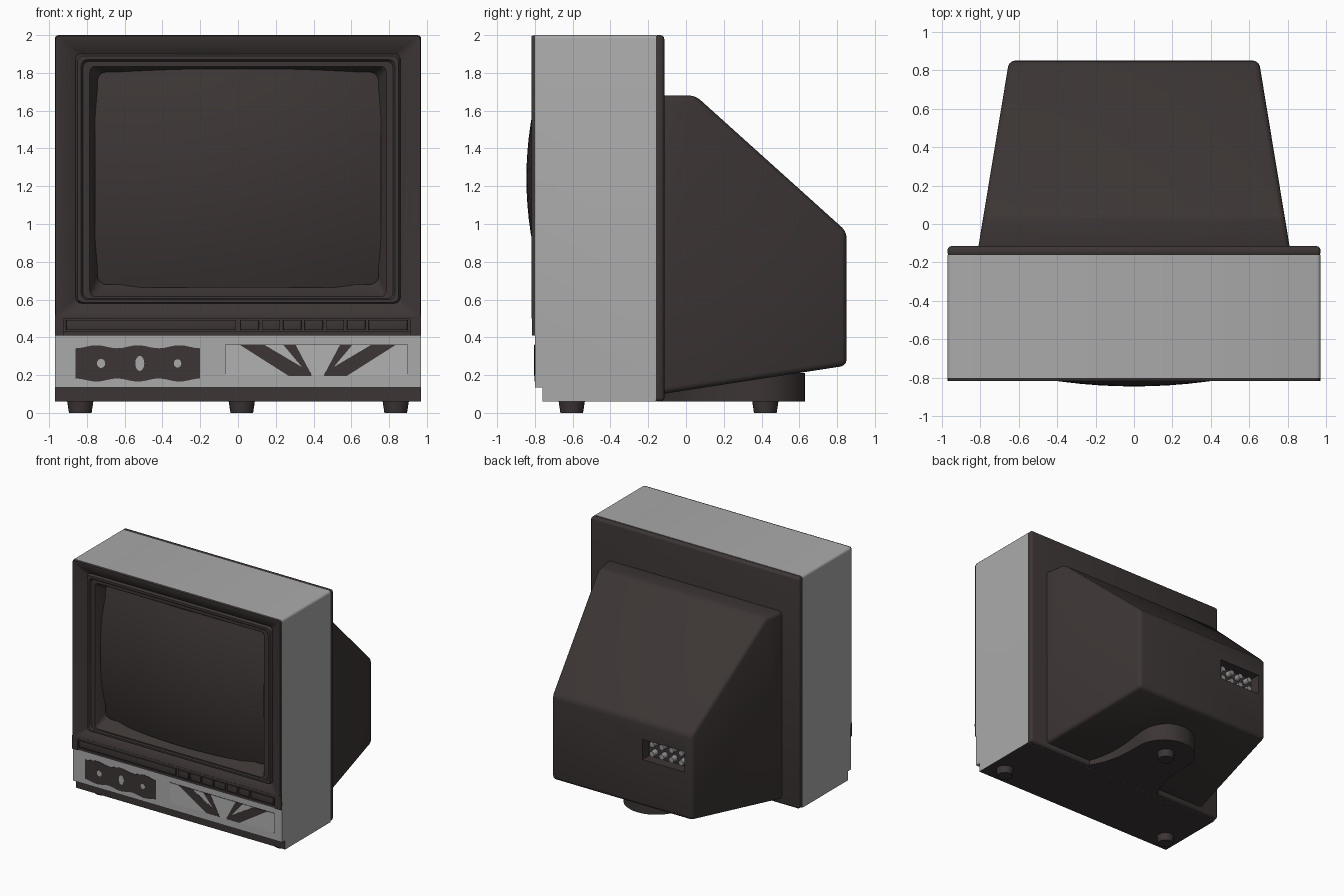
import bpy, bmesh, math
from mathutils import Matrix

cube = bpy.data.objects.get("Cube")
if cube:
    bpy.data.objects.remove(cube, do_unlink=True)


def material(name, rgb):
    m = bpy.data.materials.new(name)
    m.use_nodes = True
    m.diffuse_color = (*rgb, 1)
    m.node_tree.nodes["Principled BSDF"].inputs["Base Color"].default_value = (*rgb, 1)
    return m


DARK = material("dark brown plastic", (0.045, 0.036, 0.035))
GREY = material("grey casing", (0.40, 0.40, 0.40))
PALE = material("pale grey panel", (0.44, 0.44, 0.44))
METAL = material("connector metal", (0.30, 0.30, 0.30))


def finish(name, bm, *mats):
    bmesh.ops.recalc_face_normals(bm, faces=bm.faces)
    mesh = bpy.data.meshes.new(name)
    bm.to_mesh(mesh)
    bm.free()
    ob = bpy.data.objects.new(name, mesh)
    bpy.context.collection.objects.link(ob)
    for m in mats:
        mesh.materials.append(m)
    return ob


def extrude_outline(bm, points, vec):
    """Closed prism from an outline of 3D points."""
    face = bm.faces.new([bm.verts.new(p) for p in points])
    new = bmesh.ops.extrude_face_region(bm, geom=[face])["geom"]
    bmesh.ops.translate(bm, verts=[v for v in new if isinstance(v, bmesh.types.BMVert)], vec=vec)
    if not face.is_valid or len(face.link_loops if hasattr(face, "link_loops") else face.loops) == 0:
        return
    if all(len(e.link_faces) > 1 for e in face.edges):
        return
    bm.faces.new([v for v in reversed(face.verts)])


def box(name, x, y, z, mat, bevel=0):
    bm = bmesh.new()
    bmesh.ops.create_cube(bm, size=1)
    for v in bm.verts:
        v.co = [r[0] if c < 0 else r[1] for c, r in zip(v.co, (x, y, z))]
    if bevel:
        bmesh.ops.bevel(bm, geom=bm.edges[:], offset=bevel, segments=3, profile=0.5, affect="EDGES")
    return finish(name, bm, mat)


def plate(name, points, front, mat, back=-0.799):
    """Thin plate facing forward, outline given in x and z."""
    bm = bmesh.new()
    extrude_outline(bm, [(x, back, z) for x, z in points], (0, front - back, 0))
    return finish(name, bm, mat)


def rect(x0, x1, z0, z1):
    return [(x0, z0), (x1, z0), (x1, z1), (x0, z1)]


def cylinder(name, pos, r1, r2, depth, mat, axis="Z"):
    bm = bmesh.new()
    bmesh.ops.create_cone(bm, cap_ends=True, segments=24, radius1=r1, radius2=r2, depth=depth)
    rot = Matrix.Rotation(-math.pi / 2, 4, "X") if axis == "Y" else Matrix()
    bmesh.ops.transform(bm, matrix=Matrix.Translation(pos) @ rot, verts=bm.verts)
    return finish(name, bm, mat)


# Grey casing: stepped side profile, open where the screen frame sits
W = 0.97
profile = [(-0.76, 0.06), (-0.76, 0.135), (-0.80, 0.135), (-0.80, 0.41),
           (-0.80, 2.0), (-0.16, 2.0), (-0.16, 0.06)]
bm = bmesh.new()
extrude_outline(bm, [(-W, y, z) for y, z in profile], (2 * W, 0, 0))
top = [e for e in bm.edges if all(v.co.z > 1.99 for v in e.verts)
       and abs(e.verts[0].co.x - e.verts[1].co.x) < 0.01]
bmesh.ops.bevel(bm, geom=top, offset=0.02, segments=3, profile=0.5, affect="EDGES")
bmesh.ops.recalc_face_normals(bm, faces=bm.faces)
opening = [f for f in bm.faces if f.normal.y < -0.9 and f.calc_center_median().z > 0.5]
bmesh.ops.delete(bm, geom=opening, context="FACES")
for f in bm.faces:
    c = f.calc_center_median()
    underside = f.normal.z < -0.5 and c.z < 0.1
    toe_strip = f.normal.y < -0.5 and c.z < 0.13
    f.material_index = 1 if underside or toe_strip else 0
finish("casing", bm, GREY, DARK)

# Rear rim of the casing
box("rear_rim", (-W, W), (-0.17, -0.115), (0.06, 2.0), DARK, 0.02)

# Screen surround: nested rounded rectangles stepping inward
LOOPS = [  # half width, bottom, top, corner radius, y
    (0.97, 0.505, 2.0, 0.02, -0.80), (0.965, 0.505, 1.995, 0.02, -0.818),
    (0.94, 0.52, 1.97, 0.02, -0.818), (0.86, 0.58, 1.90, 0.03, -0.77),
    (0.85, 0.585, 1.89, 0.03, -0.79), (0.83, 0.60, 1.87, 0.03, -0.79),
    (0.82, 0.605, 1.86, 0.03, -0.775), (0.785, 0.615, 1.835, 0.03, -0.775),
    (0.775, 0.62, 1.825, 0.03, -0.76), (0.745, 0.68, 1.805, 0.05, -0.69)]
bm = bmesh.new()
previous = None
for hx, z0, z1, r, y in LOOPS:
    ring = []
    for k, (sx, cz) in enumerate([(1, z1 - r), (-1, z1 - r), (-1, z0 + r), (1, z0 + r)]):
        for s in range(5):
            a = (k + s / 4) * math.pi / 2
            ring.append(bm.verts.new((sx * (hx - r) + r * math.cos(a), y, cz + r * math.sin(a))))
    if previous:
        for i in range(len(ring)):
            j = (i + 1) % len(ring)
            bm.faces.new((previous[i], previous[j], ring[j], ring[i]))
    previous = ring
finish("screen_surround", bm, DARK)

# Bulging picture tube
bm = bmesh.new()
bmesh.ops.create_grid(bm, x_segments=16, y_segments=16, size=1)
for v in bm.verts:
    u, w = v.co.x, v.co.y
    v.co = (0.757 * u, -0.845 + 0.1 * u * u + 0.09 * w * w, 1.2425 + 0.5775 * w)
screen = finish("screen", bm, DARK)
if screen.data.polygons[0].normal.y > 0:
    screen.data.flip_normals()

# Button bar below the screen
box("button_bar_back", (-W, W), (-0.80, -0.795), (0.41, 0.51), DARK)
box("button_bar_sill", (-W, W), (-0.808, -0.79), (0.41, 0.43), DARK)
box("button_bar_lintel", (-W, W), (-0.818, -0.79), (0.50, 0.522), DARK)
for side, (a, b) in {"right": (-W, -0.92), "left": (0.91, W)}.items():
    box("button_bar_end_" + side, (a, b), (-0.816, -0.79), (0.41, 0.51), DARK)
box("button_bar_cover", (-0.91, -0.01), (-0.813, -0.79), (0.438, 0.493), DARK, 0.003)
edges = [0.005 + 0.113 * i for i in range(7)] + [0.905]
for i, (a, b) in enumerate(zip(edges, edges[1:])):
    box(f"button_{i + 1}", (a + 0.008, b - 0.008), (-0.816, -0.79), (0.438, 0.493), DARK, 0.004)

# Wavy dark control plate with three pale spots
N = 40
xs = [-0.86 + 0.66 * i / N for i in range(N + 1)]
wave = [0.088 + 0.008 * math.cos(2 * math.pi * (x + 0.53) / 0.22) for x in xs]
outline = [(x, 0.262 - h) for x, h in zip(xs, wave)]
outline += [(x, 0.262 + h) for x, h in reversed(list(zip(xs, wave)))]
plate("control_plate", outline, -0.803, DARK)
for i, (x, rx, rz) in enumerate([(-0.725, 0.022, 0.024), (-0.52, 0.024, 0.04), (-0.32, 0.02, 0.022)]):
    spot = [(x + rx * math.cos(a * math.pi / 8), 0.262 + rz * math.sin(a * math.pi / 8)) for a in range(16)]
    plate(f"control_spot_{i + 1}", spot, -0.805, GREY)

# Pale panel with mirrored slanting dark stripes
plate("panel_edge", rect(-0.07, 0.90, 0.205, 0.362), -0.801, DARK)
plate("pale_panel", rect(-0.067, 0.897, 0.195, 0.359), -0.803, PALE)
STRIPES = {"wide": [(0.01, 0.36), (0.14, 0.36), (0.385, 0.215), (0.39, 0.195), (0.27, 0.195)],
           "narrow": [(0.24, 0.36), (0.305, 0.36), (0.39, 0.20), (0.345, 0.235)]}
for name, pts in STRIPES.items():
    plate(name + "_stripe_right", pts, -0.805, DARK)
    plate(name + "_stripe_left", [(0.845 - x, z) for x, z in reversed(pts)], -0.805, DARK)

# Tapered rear housing
side = [(-0.16, 0.095), (0.85, 0.25), (0.85, 0.96), (0.05, 1.68), (-0.16, 1.68)]
bm = bmesh.new()
rows = [[bm.verts.new((s * (0.81 - 0.165 * (y + 0.12)), y, z)) for y, z in side] for s in (-1, 1)]
for row in rows:
    bm.faces.new(row)
for i in range(5):
    j = (i + 1) % 5
    bm.faces.new((rows[0][i], rows[0][j], rows[1][j], rows[1][i]))
bmesh.ops.bevel(bm, geom=bm.edges[:], offset=0.03, segments=3, profile=0.5, affect="EDGES")
housing = finish("rear_housing", bm, DARK)

# Socket recess cut into the housing
cutter = box("socket_cutter", (-0.58, -0.19), (0.76, 1.0), (0.64, 0.81), DARK)
cutter.hide_render = True
mod = housing.modifiers.new("socket recess", "BOOLEAN")
mod.operation, mod.object = "DIFFERENCE", cutter
bpy.context.view_layer.objects.active = housing
bpy.ops.object.modifier_apply(modifier=mod.name)
bpy.data.objects.remove(cutter, do_unlink=True)
for row in range(2):
    for col in range(4):
        pos = (-0.25 - 0.09 * col, 0.78, 0.685 + 0.08 * row)
        cylinder(f"socket_{row * 4 + col + 1}", pos, 0.026, 0.022, 0.06, METAL, "Y")

# Rear support tongue: flared root and round end
half = [(0.25 + 0.12 * (1 - t / 8) ** 3, -0.14 + 0.52 * t / 8) for t in range(8)]
arc = [(0.25 * math.cos(a * math.pi / 24), 0.38 + 0.25 * math.sin(a * math.pi / 24)) for a in range(25)]
shape = half + arc + [(-x, y) for x, y in reversed(half)]
bm = bmesh.new()
extrude_outline(bm, [(x + 0.01, y, 0.061) for x, y in shape], (0, 0, 0.15))
finish("support_tongue", bm, DARK)

# Three feet
for name, x, y in [("right", -0.835, -0.605), ("left", 0.835, -0.605), ("rear", 0.02, 0.42)]:
    cylinder(name + "_foot", (x, y, 0.0325), 0.06, 0.07, 0.065, DARK)

# Soft shading with crisp edges
bpy.ops.object.select_all(action="DESELECT")
for ob in bpy.context.scene.objects:
    if ob.type == "MESH":
        ob.select_set(True)
        bpy.context.view_layer.objects.active = ob
bpy.ops.object.shade_smooth_by_angle(angle=math.radians(35))
